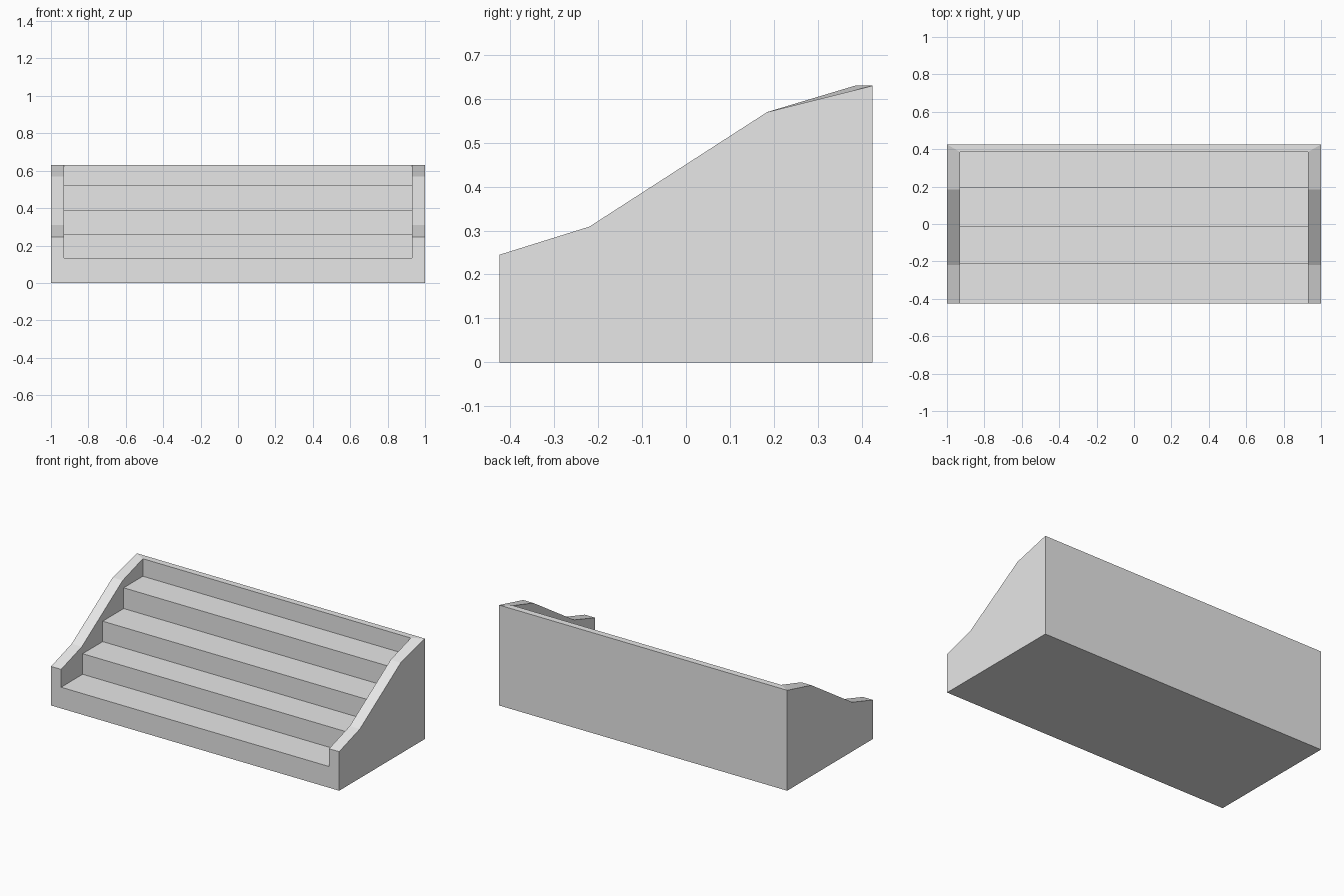
import bpy
import bmesh

if "Cube" in bpy.data.objects:
    bpy.data.objects.remove(bpy.data.objects["Cube"])

OUTER_X, INNER_X = 1.0, 0.93
FRONT, BACK = -0.425, 0.425

# Profiles as (y, z): stepped floor, and the sloping tops of the side walls
steps = [(FRONT, 0.133), (-0.212, 0.133), (-0.212, 0.262), (-0.013, 0.262),
         (-0.013, 0.39), (0.195, 0.39), (0.195, 0.52), (0.385, 0.52)]
rail_inner = [(FRONT, 0.245), (-0.22, 0.309), (0.185, 0.57), (0.385, 0.63)]
rail_outer = rail_inner[:3] + [(BACK, 0.63)]
base = [(FRONT, 0.0), (BACK, 0.0)]

bm = bmesh.new()


def row(x, profile):
    return [bm.verts.new((x, y, z)) for y, z in profile]


def strip(a, b):
    for i in range(len(a) - 1):
        bm.faces.new((a[i], a[i + 1], b[i + 1], b[i]))


# Side walls, mirrored left and right
sides = []
for s in (-1, 1):
    st = row(s * INNER_X, steps)
    ri = row(s * INNER_X, rail_inner)
    ro = row(s * OUTER_X, rail_outer)
    ba = row(s * OUTER_X, base)
    bm.faces.new(st + ri[::-1])
    bm.faces.new(ba + ro[::-1])
    strip(ri, ro)
    sides.append((st, ri, ro, ba))

(ls, lri, lro, lb), (rs, rri, rro, rb) = sides

# Treads and risers, including the top riser up to the back rim
strip(ls + [lri[-1]], rs + [rri[-1]])

# Back rim, back panel, underside and U-shaped front panel
bm.faces.new((lri[-1], rri[-1], rro[-1], lro[-1]))
bm.faces.new((lro[-1], rro[-1], rb[1], lb[1]))
bm.faces.new((lb[0], lb[1], rb[1], rb[0]))
bm.faces.new((lb[0], rb[0], rro[0], rri[0], rs[0], ls[0], lri[0], lro[0]))

bmesh.ops.recalc_face_normals(bm, faces=bm.faces)
mesh = bpy.data.meshes.new("stepped_stand")
bm.to_mesh(mesh)
bm.free()

# Plain grey finish
grey = bpy.data.materials.new("light_grey")
grey.diffuse_color = (0.8, 0.8, 0.8, 1.0)
grey.use_nodes = True
grey.node_tree.nodes["Principled BSDF"].inputs["Base Color"].default_value = grey.diffuse_color
mesh.materials.append(grey)

stand = bpy.data.objects.new("stepped_stand", mesh)
bpy.context.collection.objects.link(stand)
